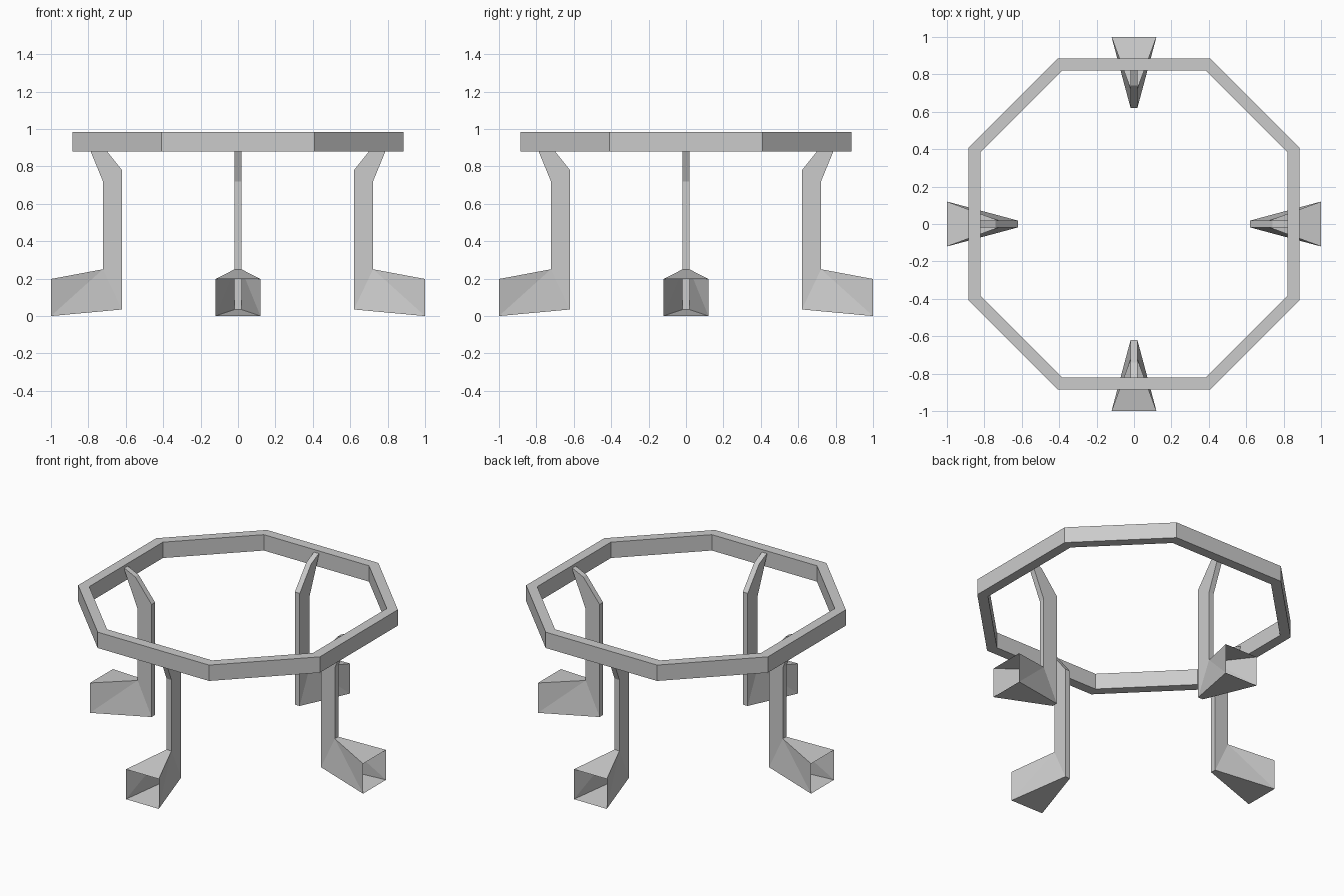
import bpy, bmesh, math
from mathutils import Matrix

if "Cube" in bpy.data.objects:
    bpy.data.objects.remove(bpy.data.objects["Cube"])


def finish(name, bm):
    bmesh.ops.recalc_face_normals(bm, faces=bm.faces[:])
    mesh = bpy.data.meshes.new(name)
    bm.to_mesh(mesh)
    bm.free()
    obj = bpy.data.objects.new(name, mesh)
    bpy.context.collection.objects.link(obj)
    return obj


def octagon(bm, a, b, z):
    # a = half side length, b = distance from centre to side
    pts = [(b, -a), (b, a), (a, b), (-a, b), (-b, a), (-b, -a), (-a, -b), (a, -b)]
    return [bm.verts.new((x, y, z)) for x, y in pts]


# Octagonal top ring
bm = bmesh.new()
loops = [octagon(bm, 0.408, 0.885, 0.88), octagon(bm, 0.408, 0.885, 0.985),
         octagon(bm, 0.385, 0.82, 0.985), octagon(bm, 0.385, 0.82, 0.88)]
for k in range(4):
    p, q = loops[k], loops[(k + 1) % 4]
    for i in range(8):
        j = (i + 1) % 8
        bm.faces.new((p[i], p[j], q[j], q[i]))
finish("top_ring", bm)


# Leg with flared foot that is open at its outer end
LEG = [(0.62, 0.035), (0.62, 0.78), (0.74, 0.93), (0.825, 0.97), (0.722, 0.72), (0.722, 0.25)]


def make_leg(name, angle):
    bm = bmesh.new()
    sides = []
    for s in (-1, 1):
        leg = [bm.verts.new((x, s * 0.018, z)) for x, z in LEG]
        low = bm.verts.new((1.0, s * 0.12, 0.0))
        high = bm.verts.new((1.0, s * 0.12, 0.198))
        bm.faces.new(leg)
        # flared foot wall
        bm.faces.new((leg[0], leg[5], low))
        bm.faces.new((leg[5], high, low))
        sides.append([low] + leg + [high])
    # strips joining both sides: floor, leg faces, foot roof
    a, b = sides
    for i in range(len(a) - 1):
        bm.faces.new((a[i], a[i + 1], b[i + 1], b[i]))
    bmesh.ops.rotate(bm, verts=bm.verts[:], cent=(0, 0, 0),
                     matrix=Matrix.Rotation(angle, 3, 'Z'))
    finish(name, bm)


for i, side in enumerate(("right", "back", "left", "front")):
    make_leg(side + "_leg", i * math.pi / 2)
